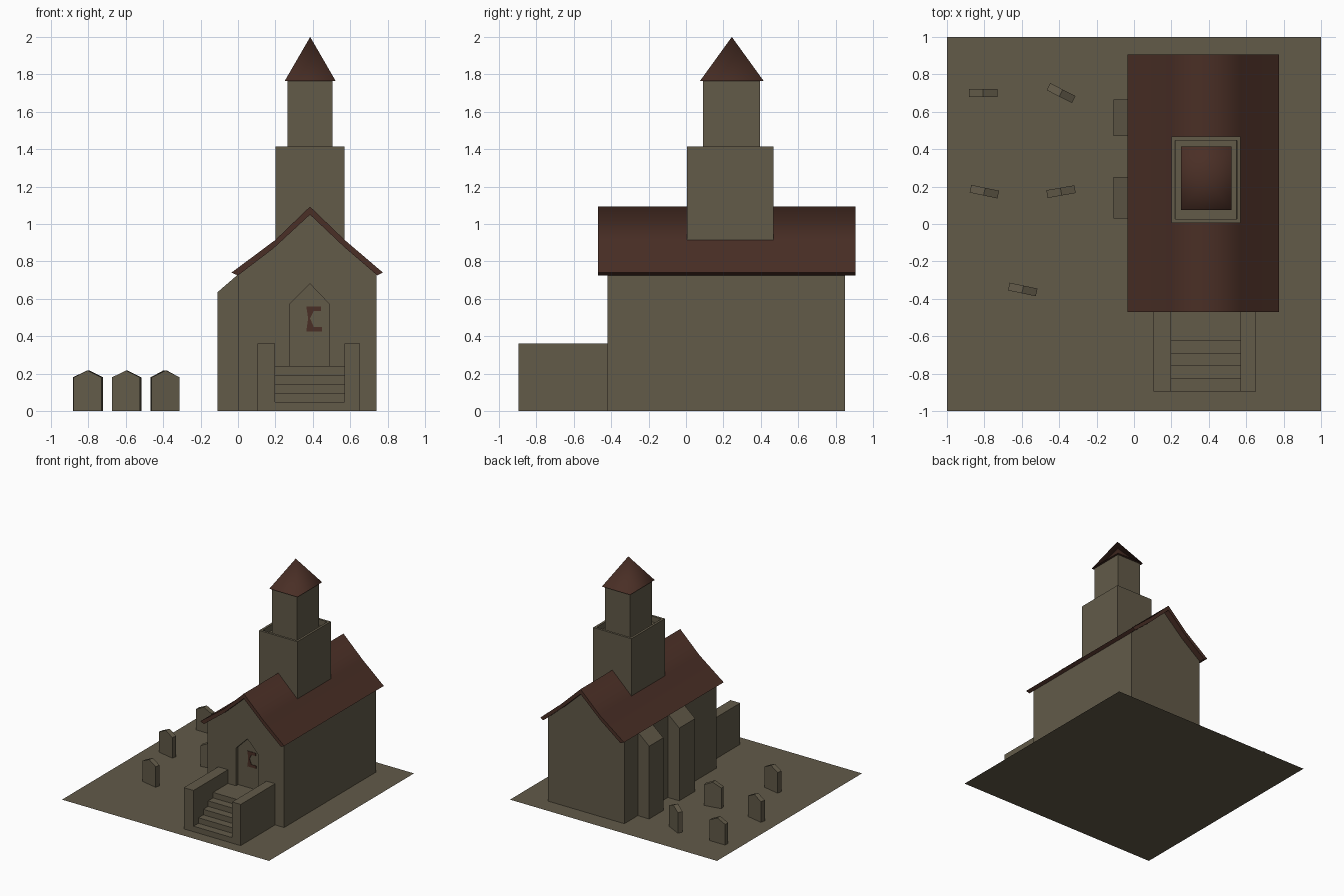
import bpy, bmesh, math
from mathutils import Matrix, Vector

if "Cube" in bpy.data.objects:
    bpy.data.objects.remove(bpy.data.objects["Cube"])


def material(name, rgb):
    m = bpy.data.materials.new(name)
    m.diffuse_color = (*rgb, 1)
    m.use_nodes = True
    m.node_tree.nodes["Principled BSDF"].inputs["Base Color"].default_value = m.diffuse_color
    return m


STONE = material("grey brown stone", (0.122, 0.103, 0.066))
RED = material("dark red tiles", (0.068, 0.028, 0.019))


def finish(name, bm, mat, smooth_top=False):
    bmesh.ops.recalc_face_normals(bm, faces=bm.faces[:])
    for f in bm.faces:
        f.smooth = smooth_top and f.normal.z > 0.2
    me = bpy.data.meshes.new(name)
    bm.to_mesh(me)
    bm.free()
    me.materials.append(mat)
    ob = bpy.data.objects.new(name, me)
    bpy.context.collection.objects.link(ob)
    return ob


def prism(name, pts, y0, y1, mat, smooth_top=False):
    """Extrude an x-z profile along y."""
    bm = bmesh.new()
    face = bm.faces.new([bm.verts.new((x, y0, z)) for x, z in pts])
    ext = bmesh.ops.extrude_face_region(bm, geom=[face])["geom"]
    verts = [v for v in ext if isinstance(v, bmesh.types.BMVert)]
    bmesh.ops.translate(bm, verts=verts, vec=(0, y1 - y0, 0))
    return finish(name, bm, mat, smooth_top)


def box(name, x0, x1, y0, y1, z0, z1, mat=STONE):
    return prism(name, [(x0, z0), (x1, z0), (x1, z1), (x0, z1)], y0, y1, mat)


# Churchyard
bm = bmesh.new()
bm.faces.new([bm.verts.new(p) for p in ((-1, -1, 0), (1, -1, 0), (1, 1, 0), (-1, 1, 0))])
ground = finish("churchyard", bm, STONE)
if ground.data.polygons[0].normal.z < 0:
    ground.data.flip_normals()

# Nave with a recessed pointed doorway
nave = prism("nave", [(0, 0), (0.74, 0), (0.74, 0.73), (0.57, 0.88), (0.385, 1.055),
                      (0.19, 0.88), (0, 0.73)], -0.42, 0.85, STONE)
cutter = prism("doorway_cutter", [(0.275, 0.24), (0.49, 0.24), (0.49, 0.57), (0.385, 0.68),
                                  (0.275, 0.57)], -0.5, -0.39, STONE)
cutter.hide_render = True
cutter.hide_set(True)
cut = nave.modifiers.new("doorway", "BOOLEAN")
cut.operation = "DIFFERENCE"
cut.solver = "EXACT"
cut.object = cutter

# Worn patch of red on the door
prism("door_patch", [(0.365, 0.425), (0.45, 0.425), (0.45, 0.45), (0.405, 0.45), (0.385, 0.495),
                     (0.405, 0.535), (0.445, 0.535), (0.445, 0.56), (0.365, 0.56),
                     (0.375, 0.495)], -0.394, -0.389, RED)

# Main roof, slightly kinked slopes
prism("main_roof", [(-0.035, 0.74), (0.2, 0.915), (0.385, 1.093), (0.57, 0.915), (0.775, 0.74),
                    (0.745, 0.725), (0.57, 0.875), (0.385, 1.05), (0.19, 0.87), (0, 0.725)],
      -0.47, 0.905, RED, True)

# Side buttresses with sloped tops
for i, (y0, y1) in enumerate(((0.03, 0.25), (0.47, 0.665))):
    prism(f"buttress_{i + 1}", [(-0.11, 0), (0.01, 0), (0.01, 0.74), (0, 0.73), (-0.11, 0.635)],
          y0, y1, STONE)

# Lower tower with sunken top
tower = box("lower_tower", 0.2, 0.57, 0.005, 0.467, 0.8, 1.415)
bm = bmesh.new()
bm.from_mesh(tower.data)
top = max(bm.faces, key=lambda f: f.calc_center_median().z)
bmesh.ops.inset_region(bm, faces=[top], thickness=0.029)
bmesh.ops.inset_region(bm, faces=[top], thickness=0.0005, depth=-0.05)
bm.to_mesh(tower.data)
bm.free()

# Belfry and pyramid roof
box("belfry", 0.265, 0.505, 0.09, 0.395, 1.36, 1.765)
bm = bmesh.new()
base = [bm.verts.new((x, y, 1.765)) for x, y in
        ((0.25, 0.075), (0.522, 0.075), (0.522, 0.415), (0.25, 0.415))]
tip = bm.verts.new((0.386, 0.245, 2.0))
bm.faces.new(base)
for i in range(4):
    bm.faces.new((base[i], base[(i + 1) % 4], tip))
finish("spire", bm, RED, True)

# Entrance steps, landing and flanking walls
for i in range(5):
    y0 = -0.895 + 0.0675 * i
    y1 = -0.42 if i == 4 else y0 + 0.0675
    box(f"step_{i + 1}", 0.195, 0.572, y0, y1, 0, 0.048 * (i + 1))
for side, x0, x1 in (("left", 0.103, 0.197), ("right", 0.57, 0.653)):
    box(f"stair_wall_{side}", x0, x1, -0.895, -0.42, 0, 0.36)

# Gravestones
for i, (x, y, deg) in enumerate(((-0.807, 0.70, 0), (-0.39, 0.70, -27), (-0.80, 0.173, -12),
                                 (-0.39, 0.173, 10), (-0.595, -0.35, -12))):
    g = prism(f"gravestone_{i + 1}", [(-0.076, 0), (0.076, 0), (0.076, 0.18), (0, 0.217),
                                      (-0.076, 0.18)], -0.021, 0.021, STONE)
    g.location = (x, y, 0)
    g.rotation_euler.z = math.radians(deg)
